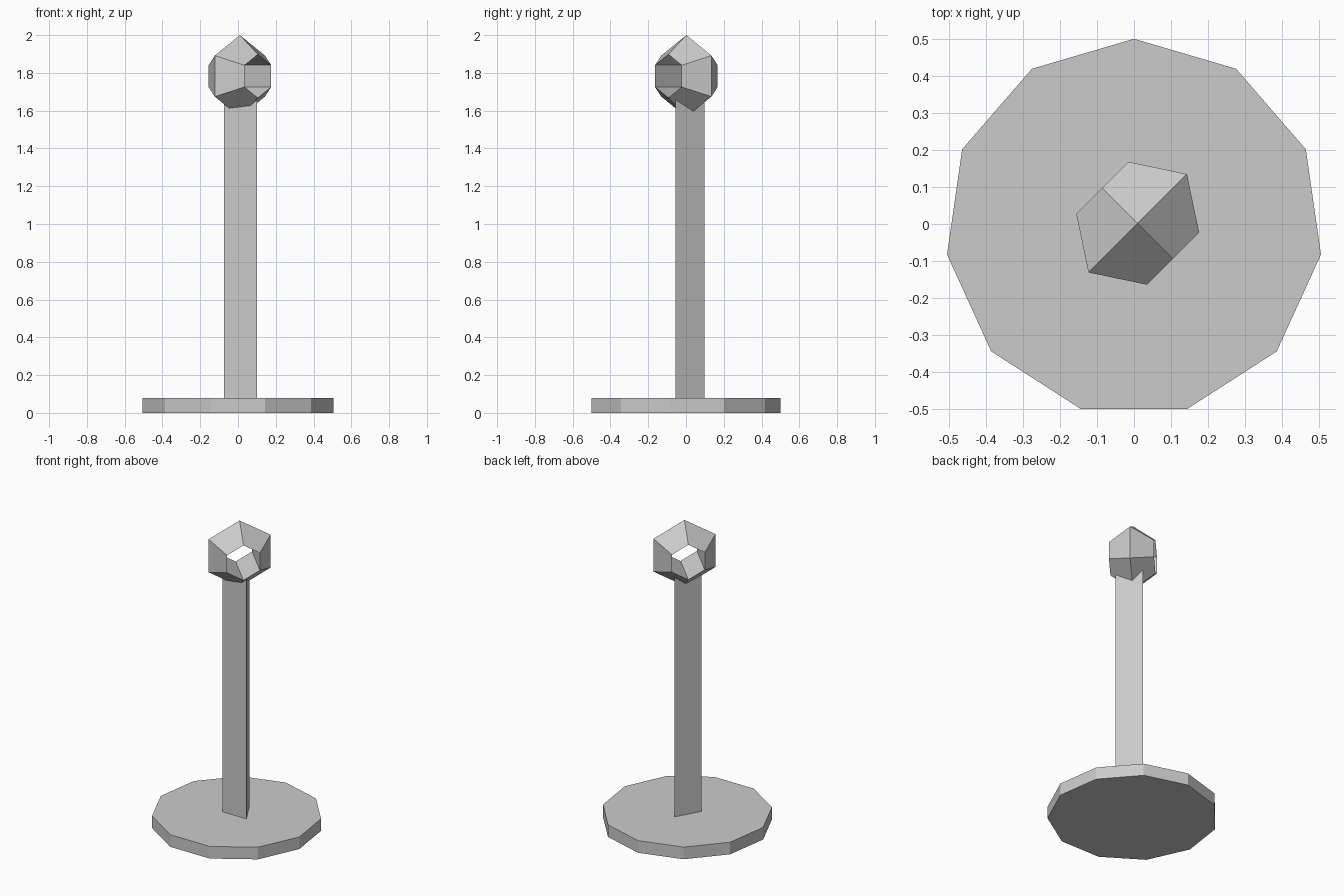
import bpy, bmesh, math
from mathutils import Matrix

if "Cube" in bpy.data.objects:
    bpy.data.objects.remove(bpy.data.objects["Cube"])


def prism(name, profile, z0, z1):
    """Upright prism from a counter-clockwise xy profile."""
    bm = bmesh.new()
    face = bm.faces.new([bm.verts.new((x, y, z0)) for x, y in profile])
    top = bmesh.ops.extrude_face_region(bm, geom=[face])
    verts = [g for g in top["geom"] if isinstance(g, bmesh.types.BMVert)]
    bmesh.ops.translate(bm, vec=(0, 0, z1 - z0), verts=verts)
    bmesh.ops.recalc_face_normals(bm, faces=bm.faces)
    mesh = bpy.data.meshes.new(name)
    bm.to_mesh(mesh)
    bm.free()
    obj = bpy.data.objects.new(name, mesh)
    bpy.context.collection.objects.link(obj)
    return obj


# Eleven-sided base disc
angles = [math.pi / 2 + math.tau * i / 11 for i in range(11)]
prism("base", [(0.51 * math.cos(a), 0.51 * math.sin(a) - 0.01) for a in angles], 0, 0.08)

# Three-sided post
prism("post", [(-0.074, -0.055), (0.1, -0.055), (0.013, 0.099)], 0.06, 1.66)

# Six-sided ring on top: triangular section, axis turned 45 degrees, point up
outer, inner, half_width = 0.217, 0.115, 0.135
minor = (outer - inner) / 1.5
bpy.ops.mesh.primitive_torus_add(major_segments=6, minor_segments=3,
                                 major_radius=outer - minor, minor_radius=minor)
ring = bpy.context.object
ring.name = "top_ring"
s = math.sqrt(0.5)
turn = Matrix(((0, -s, s), (0, -s, -s), (1, 0, 0))).to_4x4()
stretch = Matrix.Diagonal((1, 1, half_width / (minor * math.sin(math.pi / 3 * 2)), 1))
ring.data.transform(Matrix.Translation((0.01, 0.002, 1.783)) @ turn @ stretch)
for p in ring.data.polygons:
    p.use_smooth = False
